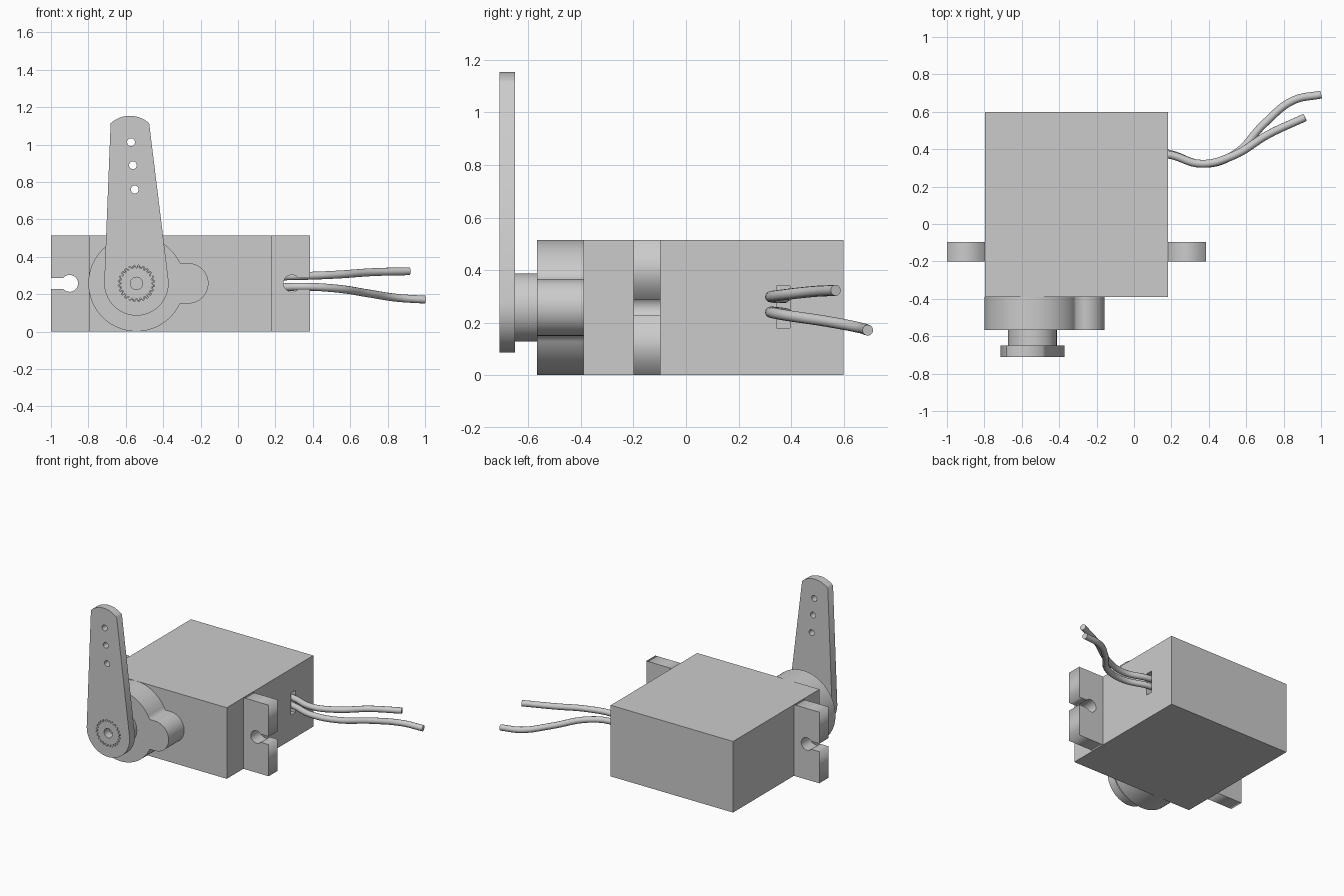
import bpy
from math import sin, cos, pi, radians, asin, degrees, atan2, hypot

if "Cube" in bpy.data.objects:
    bpy.data.objects.remove(bpy.data.objects["Cube"])


def arc(cx, cz, r, a0, a1, n):
    """Points on an arc in the front (x, z) plane, angles in degrees."""
    return [(cx + r * cos(radians(a0 + (a1 - a0) * i / n)),
             cz + r * sin(radians(a0 + (a1 - a0) * i / n))) for i in range(n + 1)]


def circle(cx, cz, r, n):
    return arc(cx, cz, r, 0, 360, n)[:-1]


def gear(cx, cz, r_in, r_out, teeth):
    pts = []
    for i in range(teeth * 2):
        r = r_out if i % 2 else r_in
        for da in (-0.22, 0.22):
            a = pi * (i + da) / teeth
            pts.append((cx + r * cos(a), cz + r * sin(a)))
    return pts


def plate(name, y0, y1, *loops):
    """Front-view outline (first loop) with holes (other loops), from y0 to y1."""
    cu = bpy.data.curves.new(name, 'CURVE')
    cu.dimensions = '2D'
    cu.fill_mode = 'BOTH'
    cu.extrude = (y1 - y0) / 2
    for loop in loops:
        sp = cu.splines.new('POLY')
        sp.points.add(len(loop) - 1)
        for p, (x, z) in zip(sp.points, loop):
            p.co = (x, z, 0, 1)
        sp.use_cyclic_u = True
    ob = bpy.data.objects.new(name, cu)
    bpy.context.collection.objects.link(ob)
    ob.location.y = (y0 + y1) / 2
    ob.rotation_euler.x = pi / 2
    return to_mesh(ob)


def to_mesh(ob):
    bpy.ops.object.select_all(action='DESELECT')
    ob.select_set(True)
    bpy.context.view_layer.objects.active = ob
    bpy.ops.object.convert(target='MESH')
    return bpy.context.object


def box(name, lo, hi):
    bpy.ops.mesh.primitive_cube_add(size=1, location=[(a + b) / 2 for a, b in zip(lo, hi)])
    ob = bpy.context.object
    ob.name = name
    ob.scale = [b - a for a, b in zip(lo, hi)]
    return ob


def wire(name, pts, r):
    cu = bpy.data.curves.new(name, 'CURVE')
    cu.dimensions = '3D'
    cu.bevel_depth = r
    cu.bevel_resolution = 4
    cu.use_fill_caps = True
    cu.resolution_u = 8
    sp = cu.splines.new('BEZIER')
    sp.bezier_points.add(len(pts) - 1)
    for p, co in zip(sp.bezier_points, pts):
        p.co = co
        p.handle_left_type = p.handle_right_type = 'AUTO'
    ob = bpy.data.objects.new(name, cu)
    bpy.context.collection.objects.link(ob)
    to_mesh(ob)
    bpy.ops.object.shade_smooth_by_angle(angle=radians(40))


H, MID = 0.515, 0.258
CX = -0.543

# Case with a recess where the wires leave
case = box("case", (-0.797, -0.39, 0), (0.183, 0.6, H))
cutter = box("wire_slot_cutter", (0.1, 0.345, 0.18), (0.25, 0.395, 0.34))
cutter.hide_render = True
cutter.hide_set(True)
cut = case.modifiers.new("wire_slot", 'BOOLEAN')
cut.operation = 'DIFFERENCE'
cut.solver = 'EXACT'
cut.object = cutter

# Mounting tabs with keyhole slots open to the outside
half = degrees(asin(0.029 / 0.045))
for name, s, root, tip, hole in (("left_tab", -1, -0.797, -1.0, -0.9),
                                 ("right_tab", 1, 0.183, 0.386, 0.288)):
    key = [(hole + s * (x - hole), z) for x, z in arc(hole, MID, 0.045, half, 360 - half, 28)]
    plate(name, -0.2, -0.097,
          [(root, 0), (root, H), (tip, H), (tip, MID + 0.029)] + key
          + [(tip, MID - 0.029), (tip, 0)])

# Gearbox cover: large round with a side lobe
R, r = 0.257, 0.108
a = degrees(asin(r / R))
plate("gearbox_cover", -0.568, -0.389,
      arc(CX, MID, R, a, 360 - a, 56) + arc(-0.266, MID, r, -90, 90, 24))

# Output hub and splined shaft end
plate("output_hub", -0.65, -0.567, circle(CX, MID, 0.13, 48))
plate("spline_shaft", -0.71, -0.649, gear(CX, MID, 0.082, 0.094, 24), circle(CX, MID, 0.033, 24))

# Tapered horn arm: round hub end, arched tip, screw holes, splined bore
tip_r = (0.103 ** 2 + 0.04 ** 2) / (2 * 0.04)
tip_a = degrees(atan2(0.103, tip_r - 0.04))
outline = (arc(CX, MID, 0.172, 178, 367, 40)
           + arc(-0.578, 1.154 - tip_r, tip_r, 90 - tip_a, 90 + tip_a, 14))
plate("horn_arm", -0.71, -0.65, outline, gear(CX, MID, 0.086, 0.098, 24),
      *[circle(x, z, 0.021, 20) for x, z in ((-0.572, 1.013), (-0.562, 0.89), (-0.552, 0.76))])

# Wires
wire("upper_wire", [(0.11, 0.375, 0.295), (0.19, 0.37, 0.295), (0.36, 0.322, 0.298),
                    (0.53, 0.365, 0.305), (0.72, 0.48, 0.318), (0.915, 0.57, 0.323)], 0.021)
wire("lower_wire", [(0.11, 0.385, 0.232), (0.19, 0.375, 0.235), (0.36, 0.322, 0.24),
                    (0.53, 0.368, 0.23), (0.7, 0.54, 0.204), (0.85, 0.66, 0.181),
                    (1.0, 0.692, 0.171)], 0.021)
